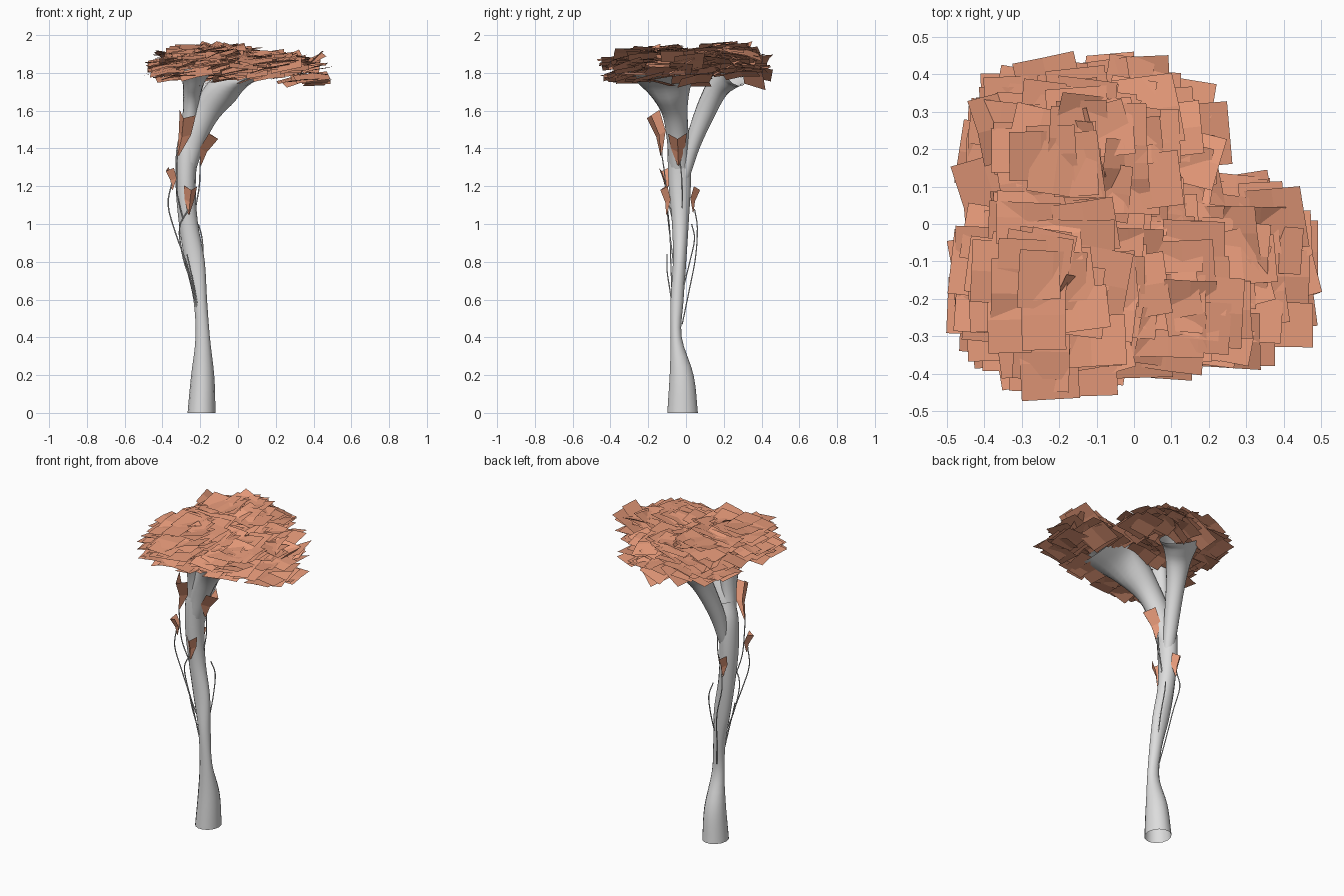
import bpy, bmesh, math, random
from mathutils import Vector, Matrix, Euler

random.seed(11)
cube = bpy.data.objects.get("Cube")
if cube:
    bpy.data.objects.remove(cube, do_unlink=True)


def material(name, rgb):
    mat = bpy.data.materials.new(name)
    mat.use_nodes = True
    mat.diffuse_color = (*rgb, 1)
    mat.node_tree.nodes["Principled BSDF"].inputs["Base Color"].default_value = (*rgb, 1)
    return mat


bark = material("pale grey bark", (0.72, 0.72, 0.72))
foliage = material("salmon leaf", (0.82, 0.335, 0.2))


def finish(name, bm, mat, smooth):
    mesh = bpy.data.meshes.new(name)
    bm.to_mesh(mesh)
    bm.free()
    mesh.materials.append(mat)
    obj = bpy.data.objects.new(name, mesh)
    bpy.context.collection.objects.link(obj)
    if smooth:
        bpy.ops.object.select_all(action='DESELECT')
        obj.select_set(True)
        bpy.context.view_layer.objects.active = obj
        bpy.ops.object.shade_smooth_by_angle(angle=math.radians(50))


def refine(points, steps=4):
    """Smooth a path of equal-length tuples with a Catmull-Rom spline."""
    p = [Vector(q) for q in points]
    p = [p[0] * 2 - p[1]] + p + [p[-1] * 2 - p[-2]]
    out = []
    for a, b, c, d in zip(p, p[1:], p[2:], p[3:]):
        for i in range(steps):
            t = i / steps
            out.append(0.5 * (2 * b + (c - a) * t + (2 * a - 5 * b + 4 * c - d) * t ** 2
                              + (3 * b - a - 3 * c + d) * t ** 3))
    return out + [p[-2]]


def bridge(bm, rows, closed):
    """Join neighbouring rows of vertices with quads."""
    for r, s in zip(rows, rows[1:]):
        for k in range(len(r) if closed else len(r) - 1):
            n = (k + 1) % len(r)
            bm.faces.new((r[k], s[k], s[n], r[n]))


def tube(name, points, sides=14):
    """Loft open rings along (x, y, z, half width across y, half width across the rest)."""
    path = refine(points)
    spine = [Vector(q[:3]) for q in path]
    bm = bmesh.new()
    rings = []
    for i, q in enumerate(path):
        t = (spine[min(i + 1, len(path) - 1)] - spine[max(i - 1, 0)]).normalized()
        if q[2] < 0.01:
            t = Vector((0, 0, 1))
        u = Vector((0, 1, 0))
        u = (u - t * u.dot(t)).normalized()
        v = u.cross(t)
        angles = [math.tau * k / sides for k in range(sides)]
        rings.append([bm.verts.new(spine[i] + u * (q[3] * math.sin(a)) + v * (q[4] * math.cos(a)))
                      for a in angles])
    bridge(bm, rings, True)
    # Turn the wall outward
    bm.normal_update()
    first = bm.faces[:][0]
    if first.normal.dot(first.calc_center_median() - spine[0]) < 0:
        bmesh.ops.reverse_faces(bm, faces=bm.faces[:])
    finish(name, bm, bark, True)


# Trunk
tube("trunk", [
    (-0.193, -0.018, 0, 0.083, 0.074), (-0.187, -0.023, 0.19, 0.066, 0.062),
    (-0.187, -0.052, 0.4, 0.03, 0.038), (-0.2, -0.047, 0.6, 0.035, 0.036),
    (-0.228, -0.034, 0.8, 0.036, 0.052), (-0.262, -0.03, 1.0, 0.045, 0.05),
    (-0.277, -0.033, 1.2, 0.06, 0.053), (-0.27, -0.035, 1.38, 0.064, 0.058),
    (-0.245, -0.04, 1.5, 0.055, 0.055)])

# Three flaring branches
tube("left_branch", [
    (-0.27, -0.035, 1.3, 0.055, 0.05), (-0.23, -0.045, 1.47, 0.06, 0.068),
    (-0.165, -0.06, 1.6, 0.07, 0.075), (-0.075, -0.085, 1.71, 0.11, 0.085),
    (0.03, -0.11, 1.775, 0.16, 0.05), (0.15, -0.12, 1.81, 0.19, 0.025)])
tube("back_branch", [
    (-0.265, -0.01, 1.25, 0.03, 0.035), (-0.25, 0.035, 1.42, 0.042, 0.045),
    (-0.22, 0.105, 1.6, 0.055, 0.055), (-0.19, 0.165, 1.72, 0.062, 0.08),
    (-0.16, 0.22, 1.79, 0.08, 0.12), (-0.14, 0.25, 1.825, 0.09, 0.16)])
tube("right_branch", [
    (-0.275, -0.04, 1.35, 0.05, 0.045), (-0.255, -0.06, 1.53, 0.05, 0.042),
    (-0.245, -0.08, 1.67, 0.075, 0.045), (-0.235, -0.11, 1.77, 0.12, 0.065),
    (-0.23, -0.13, 1.84, 0.16, 0.12)])

# Thin hanging vines
VINES = {
    "right_vine": [(-0.35, -0.11, 1.22), (-0.37, -0.1, 1.1), (-0.33, -0.085, 0.95),
                   (-0.27, -0.08, 0.78), (-0.22, -0.07, 0.56)],
    "front_vine": [(-0.26, -0.1, 1.08), (-0.31, -0.09, 0.98), (-0.29, -0.07, 0.82), (-0.25, -0.06, 0.7)],
    "low_front_vine": [(-0.27, -0.1, 0.84), (-0.25, -0.1, 0.75), (-0.23, -0.085, 0.65), (-0.21, -0.07, 0.54)],
    "left_vine": [(-0.2, -0.03, 1.33), (-0.205, -0.02, 1.2), (-0.225, -0.02, 1.08), (-0.23, -0.03, 0.98)],
    "low_left_vine": [(-0.21, 0.03, 1.0), (-0.19, 0.045, 0.92), (-0.185, 0.02, 0.8), (-0.19, -0.01, 0.68)],
    "back_vine": [(-0.28, 0.045, 1.08), (-0.29, 0.06, 0.98), (-0.25, 0.05, 0.82),
                  (-0.225, 0.015, 0.64), (-0.2, -0.02, 0.47)],
    "upper_vine": [(-0.32, -0.13, 1.38), (-0.325, -0.115, 1.28), (-0.32, -0.1, 1.15), (-0.29, -0.07, 1.02)],
}
for name, path in VINES.items():
    tube(name, [(*p, 0.0035, 0.0035) for p in path], 6)


# Keeled leaves hugging the trunk: base, tip, outward direction, width
def trunk_leaf(name, base, tip, out, width):
    base, tip, out = Vector(base), Vector(tip), Vector(out).normalized()
    side = (tip - base).cross(out).normalized()
    bm = bmesh.new()
    rows = []
    for t, w, bulge in ((0, 0.12, 0), (0.5, 0.75, 0), (1, 1, 0.3)):
        centre = base.lerp(tip, t) + out * bulge * width
        rows.append([bm.verts.new(centre + side * (s * w * width / 2)
                                  + (Vector((0, 0, 0.3)) - out * 0.5) * (abs(s) * w * width))
                     for s in (-1, 0, 1)])
    bridge(bm, rows, False)
    bm.normal_update()
    # The upper side faces the trunk
    if sum((f.normal for f in bm.faces), Vector()).dot(out) > 0:
        bmesh.ops.reverse_faces(bm, faces=bm.faces[:])
    finish(name, bm, foliage, False)


trunk_leaf("upper_front_leaf", (-0.32, -0.135, 1.36), (-0.275, -0.18, 1.56), (-0.5, -1, 0), 0.1)
trunk_leaf("upper_left_leaf", (-0.195, -0.04, 1.31), (-0.135, -0.045, 1.45), (1, 0, 0), 0.1)
trunk_leaf("right_leaf", (-0.35, -0.105, 1.18), (-0.365, -0.12, 1.28), (-1, -0.5, 0), 0.065)
trunk_leaf("lower_front_leaf", (-0.26, -0.105, 1.05), (-0.25, -0.115, 1.18), (0.1, -1, 0), 0.07)
trunk_leaf("back_leaf", (-0.28, 0.04, 1.06), (-0.28, 0.055, 1.18), (0, 1, 0), 0.065)


# Canopy: three domes of overlapping, slightly bent leaf cards
def canopy(name, centre, radii, rim, dome, count):
    bm = bmesh.new()
    made = 0
    while made < count:
        u, v = random.uniform(-1, 1), random.uniform(-1, 1)
        reach = abs(u) ** 3 + abs(v) ** 3
        if reach > 1:
            continue
        made += 1
        # Cards hang below the dome only towards its rim
        drop = 0.07 * min(1, 2 * reach)
        z = rim + dome * (1 - reach) + random.uniform(-drop, 0.05)
        spot = Vector((centre[0] + u * radii[0], centre[1] + v * radii[1], z))
        turn = random.randrange(4) * math.pi / 2 + random.gauss(0, 0.12)
        spread = 0.3 if random.random() < 0.08 else 0.12
        tilt = Euler((random.gauss(0.07, spread), random.gauss(-0.12, spread), 0)).to_matrix()
        rot = tilt @ Matrix.Rotation(turn, 3, 'Z')
        length, width = random.uniform(0.14, 0.2), random.uniform(0.11, 0.17)
        bend = random.uniform(0, 0.012)
        rows = [[bm.verts.new(spot + rot @ Vector((s * length / 2, e * width / 2, -bend * abs(s))))
                 for e in (1, -1)] for s in (-1, 0, 1)]
        bridge(bm, rows, False)
    # The upper side of every card faces the sky
    bm.normal_update()
    bmesh.ops.reverse_faces(bm, faces=[f for f in bm.faces if f.normal.z < 0])
    finish(name, bm, foliage, False)


canopy("right_canopy", (-0.21, -0.135), (0.2, 0.24), 1.825, 0.065, 130)
canopy("left_canopy", (0.14, -0.13), (0.28, 0.2), 1.815, 0.04, 140)
canopy("back_canopy", (-0.115, 0.19), (0.28, 0.19), 1.825, 0.065, 140)
